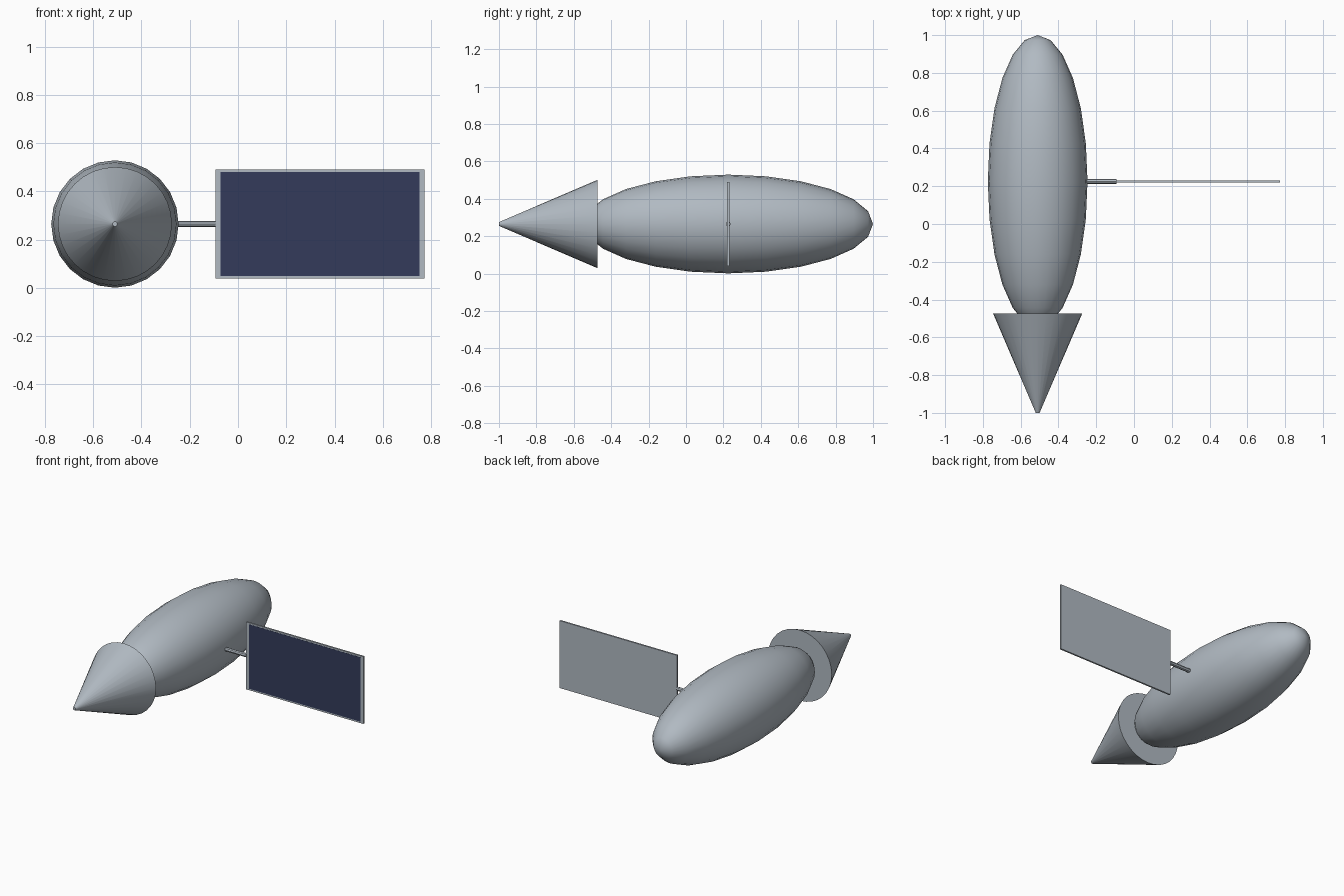
import bpy
import math
from mathutils import Matrix

cube = bpy.data.objects.get("Cube")
if cube:
    bpy.data.objects.remove(cube, do_unlink=True)


def material(name, color):
    m = bpy.data.materials.new(name)
    m.use_nodes = True
    m.diffuse_color = color
    m.node_tree.nodes["Principled BSDF"].inputs["Base Color"].default_value = color
    return m


grey = material("light grey metal", (0.44, 0.49, 0.54, 1))
navy = material("navy cells", (0.033, 0.044, 0.105, 1))

X, Y, Z = -0.51, 0.226, 0.265  # hull axis and widest station
R = 0.264


def finish(name, mat, smooth=True):
    ob = bpy.context.object
    ob.name = ob.data.name = name
    ob.data.materials.append(mat)
    if smooth:
        bpy.ops.object.shade_smooth_by_angle(angle=math.radians(35))
    return ob


def box(name, mat, center, size):
    bpy.ops.mesh.primitive_cube_add(size=1, location=center)
    ob = finish(name, mat, False)
    ob.data.transform(Matrix.Diagonal((*size, 1)))
    return ob


# Long ellipsoid hull with its poles fore and aft
bpy.ops.mesh.primitive_uv_sphere_add(segments=24, ring_count=12, radius=1, location=(X, Y, Z))
hull = finish("hull", grey)
hull.data.transform(Matrix.Diagonal((R, 0.774, R, 1)) @ Matrix.Rotation(math.pi / 2, 4, "X"))

# Nose cone, blunt tip forward
bpy.ops.mesh.primitive_cone_add(vertices=32, radius1=0.236, radius2=0.01, depth=0.526,
                                location=(X, -0.737, Z), rotation=(math.pi / 2, 0, 0))
finish("nose_cone", grey)

# Strut from the hull flank to the panel
bpy.ops.mesh.primitive_cylinder_add(vertices=8, radius=0.013, depth=0.16,
                                    location=(-0.173, Y, Z), rotation=(0, math.pi / 2, 0))
finish("panel_strut", grey)

# Panel slab and the dark cell sheet on its front
box("panel_frame", grey, (0.339, Y, Z), (0.866, 0.011, 0.45))
box("panel_cells", navy, (0.339, Y - 0.005, Z), (0.825, 0.003, 0.43))
